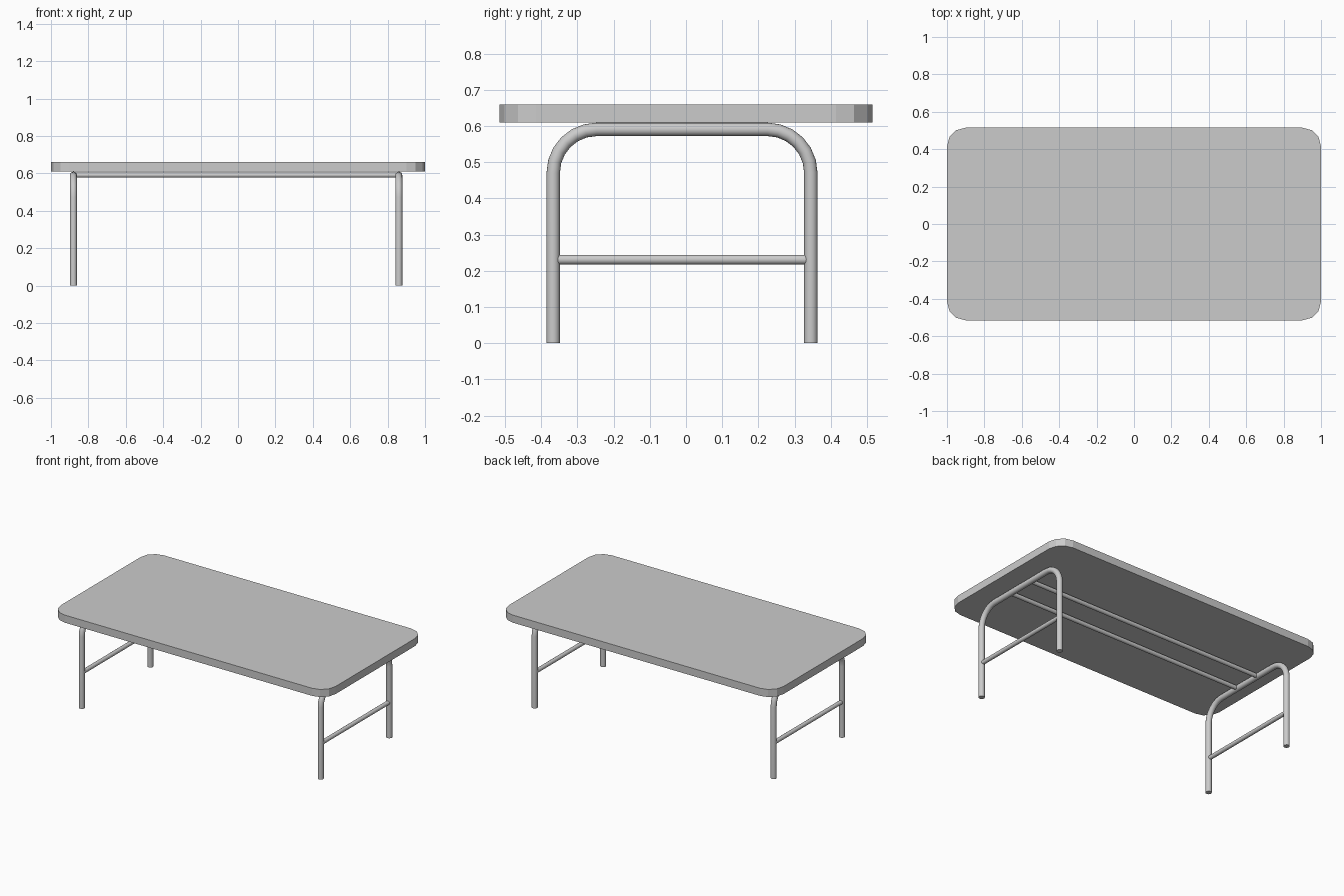
import bpy, bmesh, math

if "Cube" in bpy.data.objects:
    bpy.data.objects.remove(bpy.data.objects["Cube"])

CY = -0.011          # the frame sits slightly off centre
HALF = 0.356         # half distance between the legs
TOP_Z = 0.591        # centre height of the tube under the top
BEND = 0.12


def tube(name, points, radius):
    """Round closed tube along a list of points, as a mesh."""
    curve = bpy.data.curves.new(name, 'CURVE')
    curve.dimensions = '3D'
    curve.bevel_depth = radius
    curve.bevel_resolution = 6
    curve.use_fill_caps = True
    spline = curve.splines.new('POLY')
    spline.points.add(len(points) - 1)
    for p, co in zip(spline.points, points):
        p.co = (*co, 1)
    ob = bpy.data.objects.new(name, curve)
    bpy.context.collection.objects.link(ob)
    bpy.ops.object.select_all(action='DESELECT')
    ob.select_set(True)
    bpy.context.view_layer.objects.active = ob
    bpy.ops.object.convert(target='MESH')
    bpy.ops.object.shade_smooth_by_angle(angle=math.radians(40))
    return bpy.context.object


# Table top: rounded rectangle slab
R, HX, HY = 0.1, 1.0, 0.515
bm = bmesh.new()
verts = []
for sx, sy, start in ((1, 1, 0), (-1, 1, 90), (-1, -1, 180), (1, -1, 270)):
    for i in range(4):
        a = math.radians(start + 30 * i)
        verts.append(bm.verts.new((sx * (HX - R) + R * math.cos(a),
                                   sy * (HY - R) + R * math.sin(a), 0.61)))
face = bm.faces.new(verts)
ext = bmesh.ops.extrude_face_region(bm, geom=[face], use_keep_orig=True)
bmesh.ops.translate(bm, vec=(0, 0, 0.05),
                    verts=[g for g in ext['geom'] if isinstance(g, bmesh.types.BMVert)])
bmesh.ops.recalc_face_normals(bm, faces=bm.faces)
mesh = bpy.data.meshes.new('table_top')
bm.to_mesh(mesh)
bm.free()
bpy.context.collection.objects.link(bpy.data.objects.new('table_top', mesh))

# Bent leg frames, each with a cross bar
for side, x in (('left', -0.88), ('right', 0.86)):
    arc = []
    for i in range(7):
        a = math.radians(15 * i)
        arc.append((HALF - BEND + BEND * math.cos(a),
                    TOP_Z - BEND + BEND * math.sin(a)))
    half = [(HALF, 0)] + arc
    path = [(x, CY - y, z) for y, z in half]
    path += [(x, CY + y, z) for y, z in reversed(half)]
    tube(side + '_leg_frame', path, 0.0185)
    tube(side + '_cross_bar', [(x, CY - HALF, 0.231), (x, CY + HALF, 0.231)], 0.0135)

# Two long rails under the top
for name, y in (('front_rail', CY - 0.092), ('back_rail', CY + 0.092)):
    tube(name, [(-0.88, y, TOP_Z), (0.86, y, TOP_Z)], 0.0135)
